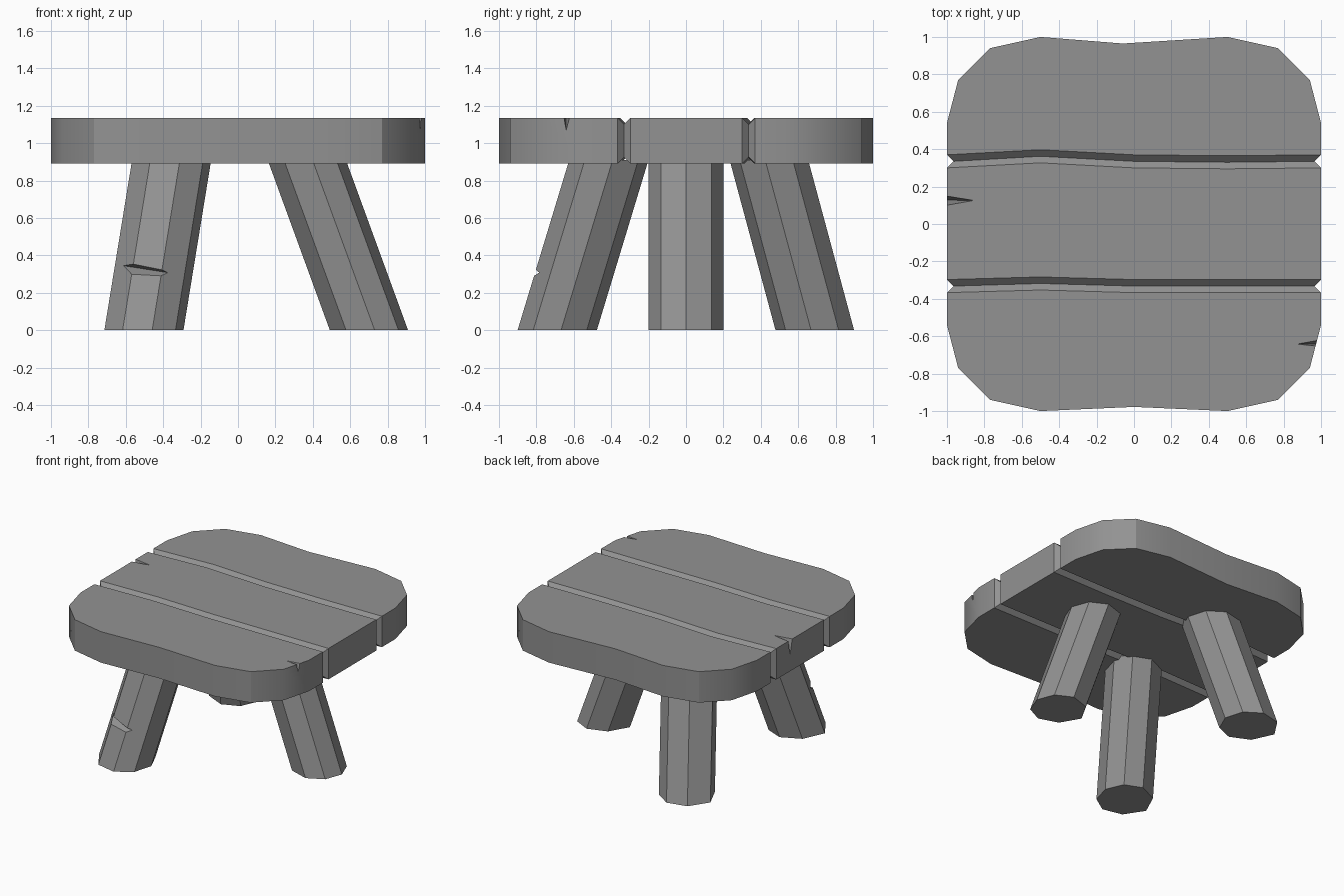
import bpy, bmesh, math
from mathutils import Vector, Matrix

if "Cube" in bpy.data.objects:
    bpy.data.objects.remove(bpy.data.objects["Cube"])

BOT, TOP, V = 0.89, 1.135, 0.035

grey = bpy.data.materials.new("dark_grey")
grey.diffuse_color = (0.29, 0.29, 0.29, 1)
grey.use_nodes = True
grey.node_tree.nodes["Principled BSDF"].inputs["Base Color"].default_value = grey.diffuse_color


def finish(name, bm):
    bmesh.ops.recalc_face_normals(bm, faces=bm.faces)
    me = bpy.data.meshes.new(name)
    bm.to_mesh(me)
    bm.free()
    me.materials.append(grey)
    ob = bpy.data.objects.new(name, me)
    bpy.context.collection.objects.link(ob)
    return ob


def carve(target, points):
    """Cut a crack: subtract the convex hull of a few points."""
    bm = bmesh.new()
    for p in points:
        bm.verts.new(p)
    bmesh.ops.convex_hull(bm, input=bm.verts)
    cutter = finish("crack_cutter", bm)
    cutter.hide_render = True
    mod = target.modifiers.new("crack", 'BOOLEAN')
    mod.operation = 'DIFFERENCE'
    mod.solver = 'EXACT'
    mod.object = cutter
    bpy.context.view_layer.objects.active = target
    bpy.ops.object.modifier_apply(modifier=mod.name)
    bpy.data.objects.remove(cutter)


# Seat: three planks divided by wavy V grooves that run all the way round
def build_seat():
    bm = bmesh.new()

    def row(pts, inset=0):
        return [(bm.verts.new((x, y, BOT + inset)), bm.verts.new((x, y, TOP - inset)))
                for x, y in pts]

    corner = [(1, 0.54), (0.94, 0.77), (0.77, 0.94), (0.5, 1)]

    def outline(sign, mid):
        left = [(-x, sign * y) for x, y in corner]
        right = [(x, sign * y) for x, y in reversed(corner)]
        return row(left + [mid] + right)

    def seam(ys):
        xs = (-1, -0.5, 0, 0.5, 1)
        core = row([(max(-0.965, min(0.965, x)), y) for x, y in zip(xs, ys)], V)
        sides = [row([(x, y + d) for x, y in zip(xs, ys)]) for d in (-V, V)]
        for side in sides:
            for k in (0, 1):
                for i in range(4):
                    bm.faces.new((side[i][k], side[i + 1][k], core[i + 1][k], core[i][k]))
            for i in (0, -1):
                bm.faces.new((side[i][0], side[i][1], core[i][1], core[i][0]))
        return sides

    s1 = seam((-0.332, -0.318, -0.332, -0.332, -0.332))
    s2 = seam((0.335, 0.362, 0.335, 0.33, 0.335))
    front, back = outline(-1, (0, -0.978)), outline(1, (-0.06, 0.965))
    for a, b, a_seam, b_seam in ((front, s1[0], 0, 1), (s1[1], s2[0], 1, 1), (s2[1], back, 1, 0)):
        loop = a + b[::-1]
        for k in (0, 1):
            bm.faces.new([v[k] for v in loop])
        n = len(loop)
        for i in range(n):
            in_a, in_b = i < len(a) - 1, len(a) <= i < n - 1
            if (in_a and a_seam) or (in_b and b_seam):
                continue
            p, q = loop[i], loop[(i + 1) % n]
            bm.faces.new((p[0], q[0], q[1], p[1]))
    return finish("seat", bm)


seat = build_seat()
carve(seat, [(-1.04, 0.09, 1.15), (-1.04, 0.158, 1.15), (-0.855, 0.126, 1.136),
             (-0.855, 0.126, 1.15), (-1.04, 0.128, 0.98)])
carve(seat, [(1.02, -0.66, 1.15), (1.02, -0.612, 1.15), (0.87, -0.642, 1.136),
             (0.87, -0.642, 1.15), (1.02, -0.64, 1.04)])
seat.data.shade_smooth()
seat.data.set_sharp_from_angle(angle=math.radians(31))

# Legs: splayed eight-sided posts, cut flat at the floor
PROFILE = [(0.205, 0), (0.155, 0.135), (0.03, 0.2), (-0.12, 0.15),
           (-0.205, 0), (-0.12, -0.15), (0.03, -0.2), (0.155, -0.135)]


def leg(name, foot, head, turn=0, size=1):
    bm = bmesh.new()
    h = BOT + 0.02
    foot, head = Vector(foot), Vector(head)
    lean = foot - head
    # a flat cut through a leaning post is longer along the lean
    stretch = Matrix.Scale(math.hypot(1, lean.length / BOT), 2, lean.normalized())
    if name == "right_leg":
        stretch = Matrix.Scale(1.02, 2, Vector((1, 0)))
    shape = stretch @ Matrix.Rotation(math.radians(turn), 2) * size
    rings = []
    for c, z in ((foot, 0), (foot - lean * h / BOT, h)):
        pts = [c + shape @ Vector(p) for p in PROFILE]
        rings.append([bm.verts.new((p.x, p.y, z)) for p in pts])
        bm.faces.new(rings[-1])
    for i in range(8):
        j = (i + 1) % 8
        bm.faces.new((rings[0][i], rings[0][j], rings[1][j], rings[1][i]))
    return finish(name, bm)


front_leg = leg("front_leg", (-0.503, -0.692), (-0.358, -0.422), 5, 1.02)
leg("back_leg", (-0.503, 0.692), (-0.358, 0.452), -5, 1.02)
leg("right_leg", (0.700, 0), (0.375, 0))

# Slanting V crack across the front leg
crack = []
for x, y, z in ((-0.66, -0.66, 0.352), (-0.34, -0.80, 0.302)):
    crack += [(x, y, z), (x - 0.08, y - 0.18, z + 0.08), (x - 0.08, y - 0.18, z - 0.1)]
carve(front_leg, crack)
